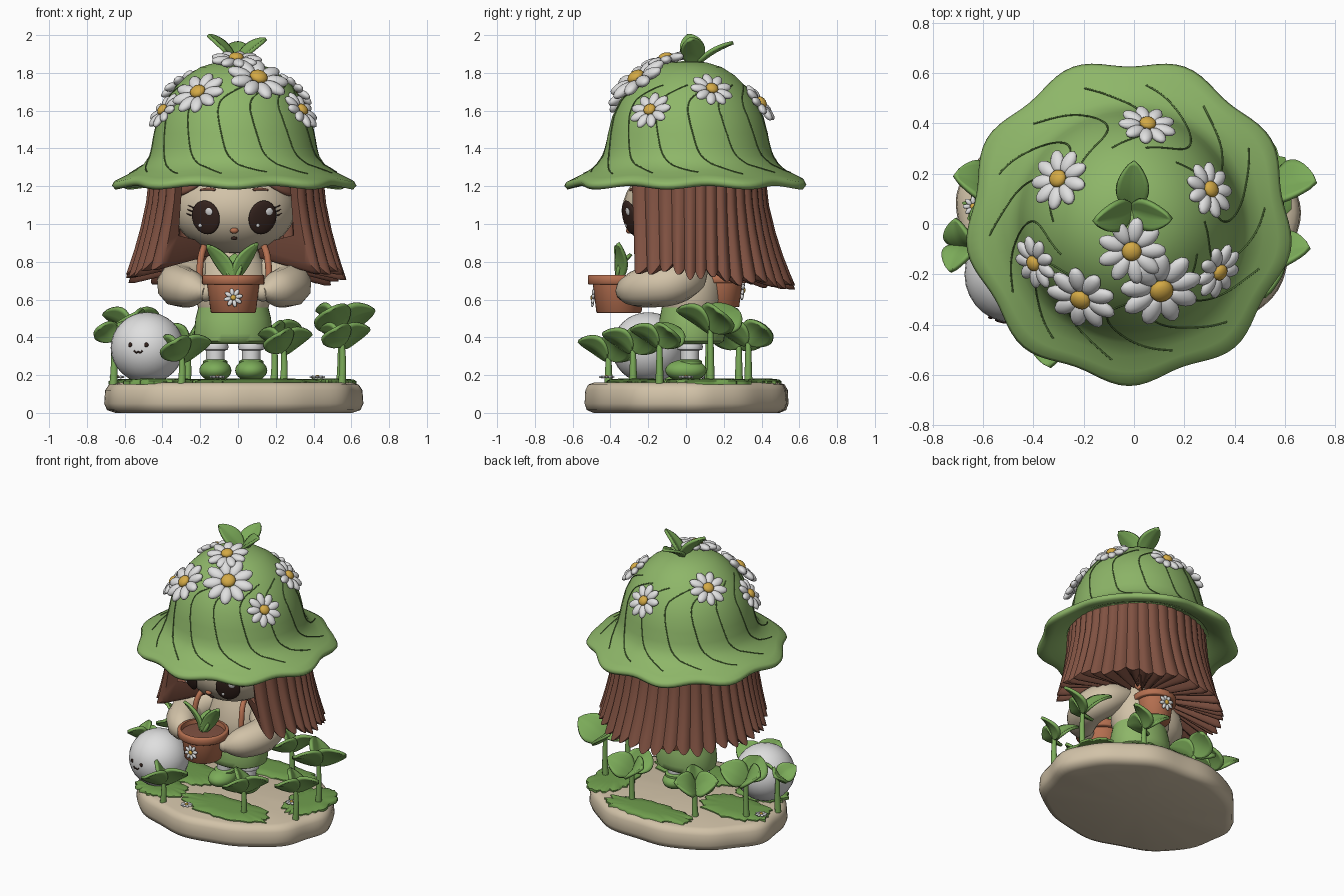
import bpy, bmesh, math, random
from math import sin, cos, pi, sqrt
from mathutils import Vector as V, Matrix as M

random.seed(4)
if "Cube" in bpy.data.objects:
    bpy.data.objects.remove(bpy.data.objects["Cube"])


def material(name, *rgb):
    m = bpy.data.materials.new(name)
    m.use_nodes = True
    m.diffuse_color = (*rgb, 1)
    m.node_tree.nodes["Principled BSDF"].inputs["Base Color"].default_value = (*rgb, 1)
    return m


HAT = material("hat green", .27, .47, .14)
LEAF = material("leaf green", .2, .41, .1)
MOSS = material("moss green", .16, .34, .075)
VEIN = material("vein green", .1, .2, .05)
HAIR = material("hair brown", .22, .085, .055)
CREAM = material("cream", .64, .54, .39)
CLAY = material("terracotta", .46, .16, .08)
WHITE = material("white", .74, .74, .74)
GOLD = material("gold", .66, .4, .06)
DARK = material("dark brown", .035, .017, .013)


def finish(name, bm, *mats, angle=50):
    bmesh.ops.remove_doubles(bm, verts=bm.verts, dist=1e-5)
    bmesh.ops.recalc_face_normals(bm, faces=bm.faces)
    me = bpy.data.meshes.new(name)
    bm.to_mesh(me)
    bm.free()
    for m in mats:
        me.materials.append(m)
    ob = bpy.data.objects.new(name, me)
    bpy.context.collection.objects.link(ob)
    bpy.ops.object.select_all(action='DESELECT')
    ob.select_set(True)
    bpy.context.view_layer.objects.active = ob
    bpy.ops.object.shade_smooth_by_angle(angle=math.radians(angle))
    return ob


def grid(rows, cols, f, wrap=False):
    """Sheet of quads; f(i, j) gives each point."""
    bm = bmesh.new()
    g = [[bm.verts.new(f(i, j)) for j in range(cols)] for i in range(rows)]
    for i in range(rows - 1):
        for j in range(cols if wrap else cols - 1):
            k = (j + 1) % cols
            bm.faces.new((g[i][j], g[i][k], g[i + 1][k], g[i + 1][j]))
    return bm, g


def lathe(name, x, y, prof, mat, n=40, sx=1, sy=1, wave=lambda a, r: 0):
    def f(i, j):
        a = 2 * pi * j / n
        r, z = prof[i]
        r *= 1 + wave(a, r)
        return x + sx * r * cos(a), y + sy * r * sin(a), z
    return finish(name, grid(len(prof), n, f, True)[0], mat)


def ball(name, loc, size, mat, normal=None, roll=0):
    bm = bmesh.new()
    q = V(normal).to_track_quat('Z', 'Y').to_matrix().to_4x4() if normal else M()
    bmesh.ops.create_uvsphere(bm, u_segments=28, v_segments=16, radius=1, matrix=M.Translation(loc) @ q
                              @ M.Rotation(roll, 4, 'Z') @ M.Diagonal((*size, 1)))
    return finish(name, bm, mat)


def tube(name, pts, radii, mat):
    cu = bpy.data.curves.new(name, 'CURVE')
    cu.dimensions, cu.bevel_depth, cu.bevel_resolution = '3D', 1, 3
    cu.use_fill_caps, cu.resolution_u = True, 5
    s = cu.splines.new('NURBS')
    s.points.add(len(pts) - 1)
    for p, co, r in zip(s.points, pts, radii):
        p.co, p.radius = (*co, 1), r
    s.order_u, s.use_endpoint_u = 3, True
    cu.materials.append(mat)
    ob = bpy.data.objects.new(name, cu)
    bpy.context.collection.objects.link(ob)
    bpy.ops.object.select_all(action='DESELECT')
    ob.select_set(True)
    bpy.context.view_layer.objects.active = ob
    bpy.ops.object.convert(target='MESH')
    bpy.ops.object.shade_smooth_by_angle(angle=1)


def leaf(name, base, tip, width, bend=.02, roll=0.0):
    """Cupped blade, rolled about its own midrib."""
    base, d = V(base), V(tip) - V(base)
    side = M.Rotation(roll, 3, d) @ d.cross(V((0, 0, 1))).normalized()
    up = side.cross(d).normalized()

    def f(i, j):
        t, u = i / 12, j / 4 - 1
        w = width / 2 * max(sin(pi * t ** .85), 0) ** .7
        return base + d * t + side * u * w + up * (bend * sin(pi * t) + .2 * w * abs(u))
    ob = finish(name, grid(13, 9, f)[0], LEAF)
    mod = ob.modifiers.new("thickness", 'SOLIDIFY')
    mod.thickness, mod.offset = .018, 0


def daisy(name, loc, normal, r, petals=8):
    bm = bmesh.new()
    T = M.Translation(loc) @ V(normal).to_track_quat('Z', 'Y').to_matrix().to_4x4()
    for k in range(petals):
        P = M.Rotation(2 * pi * k / petals + r * 20, 4, 'Z') @ M.Translation((r * .62, 0, 0))
        bmesh.ops.create_uvsphere(bm, u_segments=12, v_segments=8, radius=r,
                                  matrix=T @ P @ M.Diagonal((.4, .235, .17, 1)))
    n = len(bm.faces)
    bmesh.ops.create_uvsphere(bm, u_segments=16, v_segments=8, radius=r,
                              matrix=T @ M.Translation((0, 0, r * .1)) @ M.Diagonal((.29, .29, .18, 1)))
    for k, face in enumerate(bm.faces):
        face.material_index = int(k >= n)
    finish(name, bm, WHITE, GOLD)


# Ground slab with moss patches
lathe("base", -.025, .01, [(0, 0), (.62, 0), (.665, .015), (.68, .05), (.675, .12), (.655, .15), (.62, .16), (0, .16)],
      CREAM, 96, 1, .79, lambda a, r: .012 * sin(7 * a) + .01 * sin(11 * a + 1))
for x, y, rx, ry in ((.1, -.27, .33, .14), (.02, .39, .33, .11), (-.42, .04, .25, .16), (.48, .12, .14, .22), (-.42, -.25, .18, .13)):
    edge = [random.uniform(-.1, .1) for _ in range(48)]
    lathe("moss", x, y, [(1, .15), (1, .168), (.9, .177), (.5, .182), (0, .18)], MOSS, 48, rx, ry,
          lambda a, r: edge[round(a / 2 / pi * 48) % 48])

# Sprouts around the slab
for x, y, h, size, rot in ((-.3, -.41, .28, 1, .3), (.24, -.28, .32, 1, .4), (.54, .13, .43, 1.15, .2),
                           (.55, -.14, .35, .95, .3), (-.56, .12, .42, 1.05, .6), (.19, .33, .36, 1, .5),
                           (-.27, .28, .34, 1, 1.2), (-.66, -.09, .38, .75, 2)):
    tube("stem", [(x, y, .15), (x + .01, y, h / 2 + .1), (x, y, h + .02)], [.022, .018, .014], LEAF)
    for a, roll in ((0, -.75), (2.1, .75), (4.2, .6)):
        c, s = cos(a + rot) * size, sin(a + rot) * size
        leaf("sprout_leaf", (x, y, h), (x + .165 * c, y + .165 * s, h + .1 * size), .18 * size, .02, roll)
for x, y in ((-.11, -.42), (.42, .0), (-.64, .07)):
    daisy("ground_daisy", (x, y, .19), (0, 0, 1), .04)

# Round companion
ball("companion_body", (-.48, -.2, .345), (.194, .194, .188), WHITE)
for dx, dz in ((-.09, .015), (-.005, .015)):
    ball("companion_eye", (-.48 + dx, -.205 - sqrt(.036 - dx * dx - dz * dz), .345 + dz), (.011, .006, .012), DARK)
tube("companion_mouth", [(-.55, -.382, .33), (-.54, -.386, .315), (-.528, -.389, .326), (-.516, -.392, .315), (-.506, -.392, .33)],
     [.004] * 5, DARK)

# Legs, shoes, clothes
for s in (-1, 1):
    x = -.025 + s * .095
    lathe("sock", x, .02, [(.045, .22), (.05, .33), (.066, .335), (.07, .35), (.065, .37), (0, .375)], WHITE, 24)
    ball("shoe", (x, 0, .225), (.085, .11, .058), LEAF)
    lathe("shoe_cuff", x, .02, [(.05, .24), (.065, .25), (.065, .275), (.045, .285)], LEAF, 24)
    # Puffy sleeve, hand and strap
    tube("sleeve", [(-.02 + s * p, y, z) for p, y, z in
                    ((.1, .06, .76), (.21, .03, .735), (.31, -.07, .68), (.28, -.2, .665), (.2, -.31, .65), (.15, -.35, .64))],
         [.05, .11, .115, .11, .09, .03], CREAM)
    ball("hand", (-.02 + s * .15, -.32, .64), (.045, .05, .05), CREAM)
    tube("strap", [(-.02 + s * p, y, z) for p, y, z in
                   ((.185, -.2, .66), (.185, -.2, .8), (.155, -.13, .9), (.14, .06, .9), (.11, .18, .76))], [.018] * 5, CLAY)
lathe("skirt", -.025, .03, [(0, .37), (.17, .365), (.2, .38), (.208, .42), (.2, .5), (.18, .58), (0, .6)], HAT, 40, 1, .85)
lathe("torso", -.025, .03, [(0, .54), (.18, .54), (.2, .6), (.195, .7), (.16, .8), (.11, .9), (0, .92)], CREAM, 40, 1, .85)


# Flower pots, one held and one worn
def pot(name, x, y, z, s):
    lathe(name, x, y, [(r * s, z + h * s) for r, h in ((0, 0), (.115, 0), (.12, .005), (.138, .15), (.16, .15), (.165, .155),
          (.165, .195), (.16, .2), (.143, .2), (.138, .17))], CLAY)
    lathe(name + "_soil", x, y, [(.141 * s, z + .172 * s), (0, z + .18 * s)], HAIR)


pot("held_pot", -.025, -.355, .53, 1)
pot("back_pot", -.02, .18, .56, .85)
daisy("pot_daisy", (-.025, -.492, .61), (0, -1, .1), .05)
daisy("back_pot_daisy", (-.02, .3, .65), (0, 1, -.1), .055)
for dx, dy, dz, roll in ((-.14, -.01, .19, .9), (.13, 0, .2, -.9), (.01, .07, .14, 0)):
    leaf("pot_leaf", (-.025, -.36, .7), (-.025 + dx, -.36 + dy, .7 + dz), .09, .015, roll)

# Face
C, R = V((-.02, -.06, 1.08)), V((.325, .275, .235))
ball("head", C, R, CREAM)


def on_face(x, z):
    p = V((x, -R.y * sqrt(1 - (x / R.x) ** 2 - ((z - C.z) / R.z) ** 2), z - C.z))
    return C + p, V((p.x / R.x ** 2, p.y / R.y ** 2, p.z / R.z ** 2)).normalized()


for s in (-1, 1):
    p, n = on_face(s * .15, 1.035)
    ball("eye", p, (.08, .092, .02), DARK, n)
    across = V((0, 0, 1)).cross(n).normalized()
    for dx, dz, r in ((.028, .035, .021), (-.03, -.04, .01)):
        ball("eye_glint", p + n * .016 + across * dx + n.cross(across) * dz, (r, r, .006), WHITE, n)
    for k in range(3):
        a, b = on_face(s * (.215 + k * .006), 1.085 - k * .02)[0], on_face(s * (.245 + k * .004), 1.1 - k * .022)[0]
        tube("eyelash", [a, b], [.004, .002], DARK)
    brow = [on_face(s * x, z)[0] for x, z in ((.1, 1.18), (.14, 1.19), (.18, 1.18))]
    tube("eyebrow", brow, [.007, .01, .005], HAIR)
    p, n = on_face(s * .24, 1.2)
    ball("fringe_lock", p, (.1, .045, .025), HAIR, n, -s * .5)
ball("nose", on_face(0, .965)[0], (.022, .018, .016), CLAY)
ball("mouth", on_face(0, .925)[0], (.016, .008, .011), DARK)

# Ribbed hair, open at the front, thin beside the face and closed below
ROWS = [(1, 0), (1, .3), (1, .55), (1, .75), (1, .9), (1, 1), (.94, 1), (.3, .85), (.3, .8), (.86, .7), (.88, 0)]
N, LOCKS = 241, 30


def hair_point(i, j):
    sc, t = ROWS[i]
    a = -pi * .25 + 1.5 * pi * j / (N - 1)
    rib = abs(sin(pi * LOCKS * j / (N - 1)))
    side = max(sin(a), 0)
    front = max(-sin(a), 0)
    rx = .46 + .125 * t ** 1.6
    ry = .37 + .16 * side * t ** 1.7 + .12 * min(1, front * 1.4)
    k = sc * (1 + .05 * (rib - 1) * (.4 + t) * (sc > .5))
    z = 1.28 - t * (.52 + .05 * side - .05 * front + .045 * rib + .015 * sin(j * .21))
    return -.01 + rx * k * cos(a), .05 + ry * k * sin(a), z


bm, g = grid(len(ROWS), N, hair_point)
for j in (0, N - 1):
    bm.faces.new([row[j] for row in g])
finish("hair", bm, HAIR, angle=40)

# Bell hat with wavy brim
TOP = [(0, 1.865), (.1, 1.855), (.18, 1.83), (.25, 1.785), (.31, 1.725), (.36, 1.655), (.4, 1.57), (.423, 1.48), (.436, 1.41),
       (.45, 1.36), (.48, 1.315), (.53, 1.28), (.585, 1.252), (.625, 1.232)]
UNDER = [(.635, 1.212), (.62, 1.192), (.56, 1.205), (.46, 1.25), (.4, 1.36), (.25, 1.45), (0, 1.48)]


def hat_at(a, r, z):
    w = min(max((r - .45) / .18, 0), 1) * cos(9 * (a + pi / 2))
    r *= 1 + .03 * w
    return V((-.02 + r * cos(a), .01 + r * sin(a), z - .01 * w))


def hat_surface(a, r):
    for (r0, z0), (r1, z1) in zip(TOP, TOP[1:]):
        if r <= r1:
            m = (z1 - z0) / (r1 - r0)
            return hat_at(a, r, z0 + m * (r - r0)), V((-m * cos(a), -m * sin(a), 1)).normalized()


prof = TOP + UNDER
finish("hat", grid(len(prof), 108, lambda i, j: hat_at(2 * pi * j / 108, *prof[i]), True)[0], HAT, angle=70)
for k in range(14):
    pts = []
    for i in range(30):
        t = i / 29
        p, n = hat_surface(2 * pi * k / 14 - .5 * sin(pi * t) + .1 * t, .3 + .15 * t + .1 * t ** 3)
        pts.append(p + n * .001)
    tube("hat_vein", pts, [.0035] * 30, VEIN)

# Flowers and leaves on the hat
for x, y, r in ((-.285, .17, .125), (.05, .375, .115), (.285, .13, .115), (-.385, -.15, .11), (-.2, -.28, .145),
                (.1, -.245, .165), (-.01, -.1, .135), (.32, -.18, .115)):
    p, n = hat_surface(math.atan2(y - .01, x + .02), min(math.hypot(x + .02, y - .01), .39))
    daisy("hat_daisy", p + n * .02, n + V((0, 0, .25)), r, 9)
for tip, roll in (((-.16, .01, 2), -.5), ((.15, .02, 1.98), .5), ((0, .25, 1.96), 0)):
    leaf("hat_leaf", (-.01, .06, 1.845), tip, .13, .01, roll)
